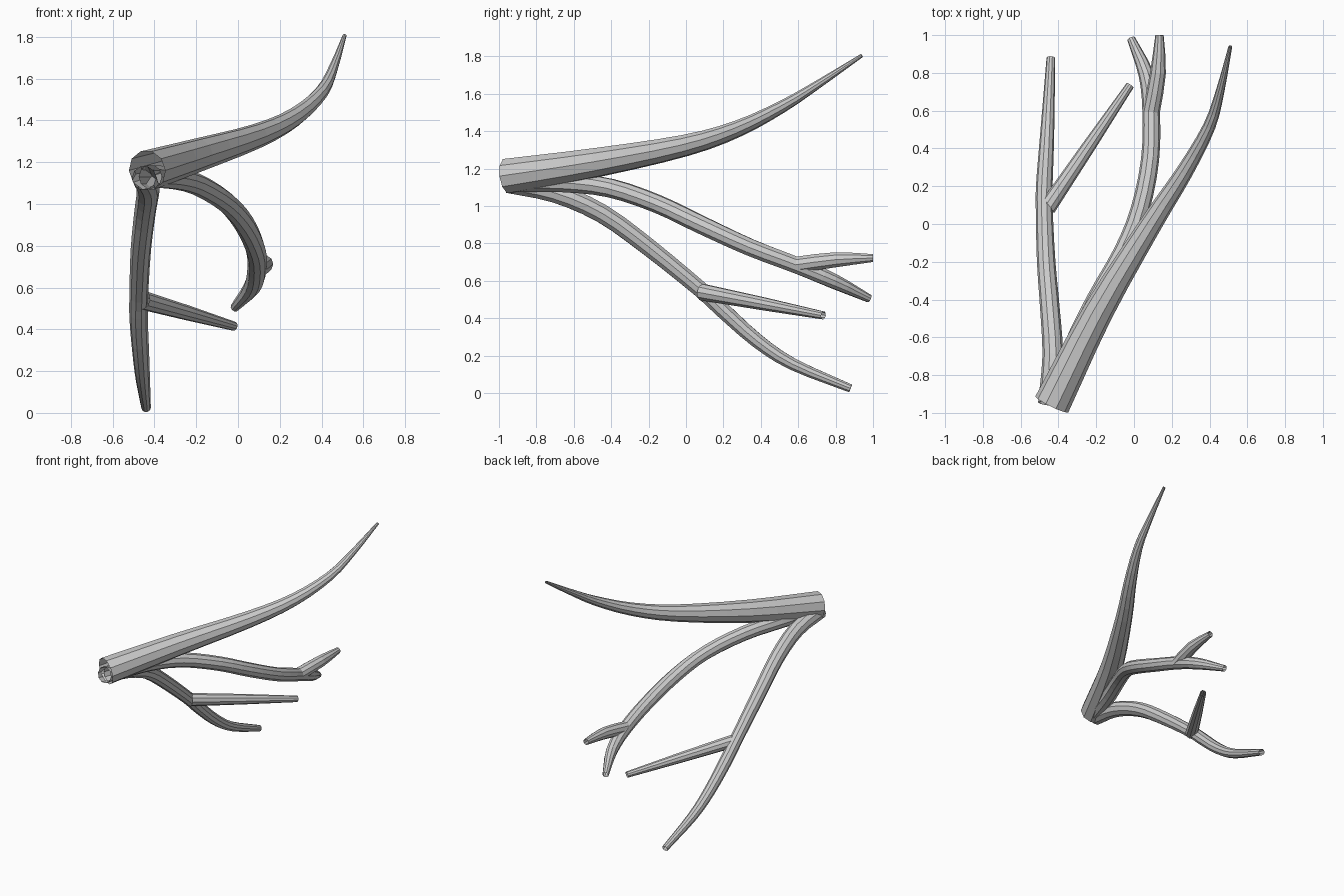
import bpy, bmesh, math
from mathutils import Vector

if "Cube" in bpy.data.objects:
    bpy.data.objects.remove(bpy.data.objects["Cube"])

SIDES = 10
bark = bpy.data.materials.new("plain grey")
bark.diffuse_color = (0.6, 0.6, 0.6, 1)
bark.use_nodes = True
bark.node_tree.nodes["Principled BSDF"].inputs["Base Color"].default_value = bark.diffuse_color


def spline(pts, steps):
    """Catmull-Rom through (x, y, z, radius) points."""
    p = [Vector(q) for q in pts]
    p = [2 * p[0] - p[1]] + p + [2 * p[-1] - p[-2]]
    out = []
    for i in range(1, len(p) - 2):
        a, b, c, d = p[i - 1:i + 3]
        for s in range(steps):
            t = s / steps
            out.append(0.5 * (2 * b + (c - a) * t + (2 * a - 5 * b + 4 * c - d) * t * t
                              + (3 * b - a - 3 * c + d) * t ** 3))
    return out + [p[-2]]


def branch(name, pts, steps=3):
    """Open tapered tube swept along a path."""
    path = spline(pts, steps)
    bm = bmesh.new()
    rings = []
    for i, q in enumerate(path):
        d = (path[min(i + 1, len(path) - 1)] - path[max(i - 1, 0)]).to_3d().normalized()
        u = d.cross(Vector((0, 0, 1))).normalized()
        v = u.cross(d)
        c = q.to_3d()
        rings.append([bm.verts.new(c + q[3] * (math.cos(a) * u + math.sin(a) * v))
                      for a in (2 * math.pi * k / SIDES for k in range(SIDES))])
    for r0, r1 in zip(rings, rings[1:]):
        for k in range(SIDES):
            n = (k + 1) % SIDES
            bm.faces.new((r0[k], r0[n], r1[n], r1[k]))
    bmesh.ops.recalc_face_normals(bm, faces=bm.faces)
    # make sure the tube faces outward
    f = bm.faces[0]
    if f.normal.dot(f.calc_center_median() - path[0].to_3d()) < 0:
        bmesh.ops.reverse_faces(bm, faces=bm.faces)
    me = bpy.data.meshes.new(name)
    bm.to_mesh(me)
    bm.free()
    me.materials.append(bark)
    bpy.context.collection.objects.link(bpy.data.objects.new(name, me))


# thick main limb rising to a thin tip
branch("main_limb", [(-.435, -.955, 1.16, .097), (-.19, -.465, 1.235, .08), (.09, 0, 1.325, .059),
                     (.27, .28, 1.415, .045), (.40, .52, 1.535, .033), (.46, .72, 1.66, .022),
                     (.51, .94, 1.805, .01)])
# lower limb sweeping down to the ground
branch("lower_limb", [(-.45, -.95, 1.125, .058), (-.43, -.7, 1.07, .055), (-.445, -.45, .96, .052),
                      (-.465, -.2, .78, .049), (-.475, .07, .56, .045), (-.475, .2, .44, .044),
                      (-.465, .38, .28, .04), (-.455, .57, .155, .034), (-.44, .88, .025, .023)])
# straight twig off the lower limb
branch("lower_twig", [(-.46, .085, .54, .046), (-.24, .41, .478, .036), (-.02, .735, .415, .022)], 1)
# middle limb, bending down into its outer fork
branch("middle_limb", [(-.42, -.94, 1.13, .058), (-.32, -.65, 1.125, .054), (-.2, -.4, 1.095, .052),
                       (-.06, -.15, 1.01, .05), (.03, .07, .905, .05), (.085, .34, .78, .048),
                       (.09, .6, .68, .046), (.065, .79, .598, .041), (-.015, .98, .505, .022)])
# second fork of the middle limb
branch("middle_fork", [(.09, .59, .685, .046), (.127, .8, .713, .042), (.135, 1.0, .722, .022)], 2)
